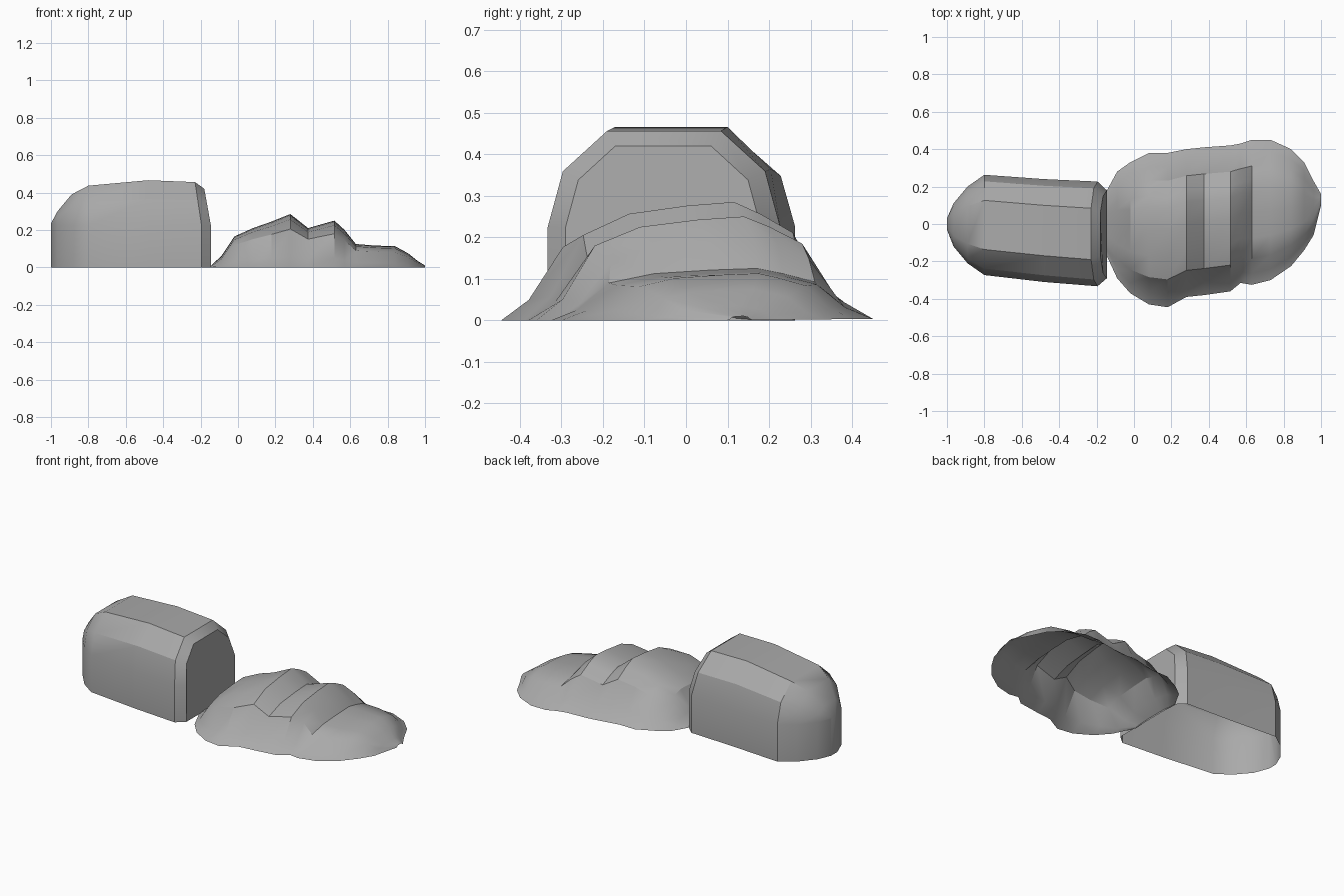
import bpy
import bmesh
import math

if "Cube" in bpy.data.objects:
    bpy.data.objects.remove(bpy.data.objects["Cube"], do_unlink=True)

stone = bpy.data.materials.new("stone_grey")
stone.use_nodes = True
grey = (0.4, 0.4, 0.4, 1)
stone.diffuse_color = grey
bsdf = stone.node_tree.nodes["Principled BSDF"]
bsdf.inputs["Base Color"].default_value = grey
bsdf.inputs["Roughness"].default_value = 0.9


def loft(name, rings, cap_start=False, cap_end=False):
    """Skin a row of open cross-sections running along x; the underside stays open."""
    bm = bmesh.new()
    rows = [[bm.verts.new(p) for p in ring] for ring in rings]
    for a, b in zip(rows, rows[1:]):
        for j in range(len(a) - 1):
            bm.faces.new((a[j], b[j], b[j + 1], a[j + 1]))
    if cap_start:
        bm.faces.new(rows[0])
    if cap_end:
        bm.faces.new(rows[-1][::-1])
    mesh = bpy.data.meshes.new(name)
    bm.to_mesh(mesh)
    bm.free()
    mesh.materials.append(stone)
    obj = bpy.data.objects.new(name, mesh)
    bpy.context.collection.objects.link(obj)
    bpy.ops.object.select_all(action="DESELECT")
    obj.select_set(True)
    bpy.context.view_layer.objects.active = obj
    bpy.ops.object.shade_smooth_by_angle(angle=math.radians(30))
    return obj


# Domed block: straight walls, sloped shoulders, flat top, rounded far end
WALL = 0.225


def block_ring(x, centre, half, top, lean=0.0):
    rise = top - WALL
    right = [(-1, 0), (-1, WALL), (-0.87, WALL + 0.58 * rise), (-0.49, top)]
    outline = right + [(-f, z) for f, z in reversed(right)]
    return [(x - lean * max(0, z - WALL), centre + f * half, z) for f, z in outline]


block_stations = [
    # x, centre y, half width, top, lean of the end
    (-1.0, 0.0, 0.03, 0.235, 0),
    (-0.965, -0.005, 0.115, 0.30, 0),
    (-0.89, -0.005, 0.205, 0.39, 0),
    (-0.80, -0.005, 0.268, 0.437, 0),
    (-0.48, -0.035, 0.275, 0.466, 0),
    (-0.195, -0.053, 0.28, 0.456, 0.15),
    (-0.145, -0.055, 0.235, 0.42, 0.18),
]
loft("domed_block", [block_ring(*s) for s in block_stations], True, True)

# Lumpy mound: two stepped humps and a low tail
mound_profile = [(0, 0), (0.08, 0.2), (0.18, 0.72), (0.32, 0.9), (0.5, 0.97),
                 (0.64, 1), (0.72, 0.9), (0.82, 0.74), (0.91, 0.27), (1, 0.03)]
mound_stations = [
    # x, front y, back y, crest height
    (-0.15, -0.16, 0.17, 0.005),
    (-0.09, -0.29, 0.28, 0.06),
    (-0.02, -0.37, 0.33, 0.165),
    (0.08, -0.43, 0.38, 0.21),
    (0.18, -0.445, 0.38, 0.245),
    (0.28, -0.39, 0.40, 0.285),
    (0.375, -0.38, 0.41, 0.21),
    (0.515, -0.36, 0.42, 0.25),
    (0.57, -0.315, 0.43, 0.20),
    (0.63, -0.325, 0.45, 0.125),
    (0.73, -0.30, 0.45, 0.117),
    (0.84, -0.225, 0.40, 0.113),
    (0.91, -0.14, 0.33, 0.075),
    (0.96, -0.06, 0.23, 0.035),
    (1.0, 0.10, 0.16, 0.01),
]
loft("mound", [[(x, lo + t * (hi - lo), f * top) for t, f in mound_profile]
               for x, lo, hi, top in mound_stations])
